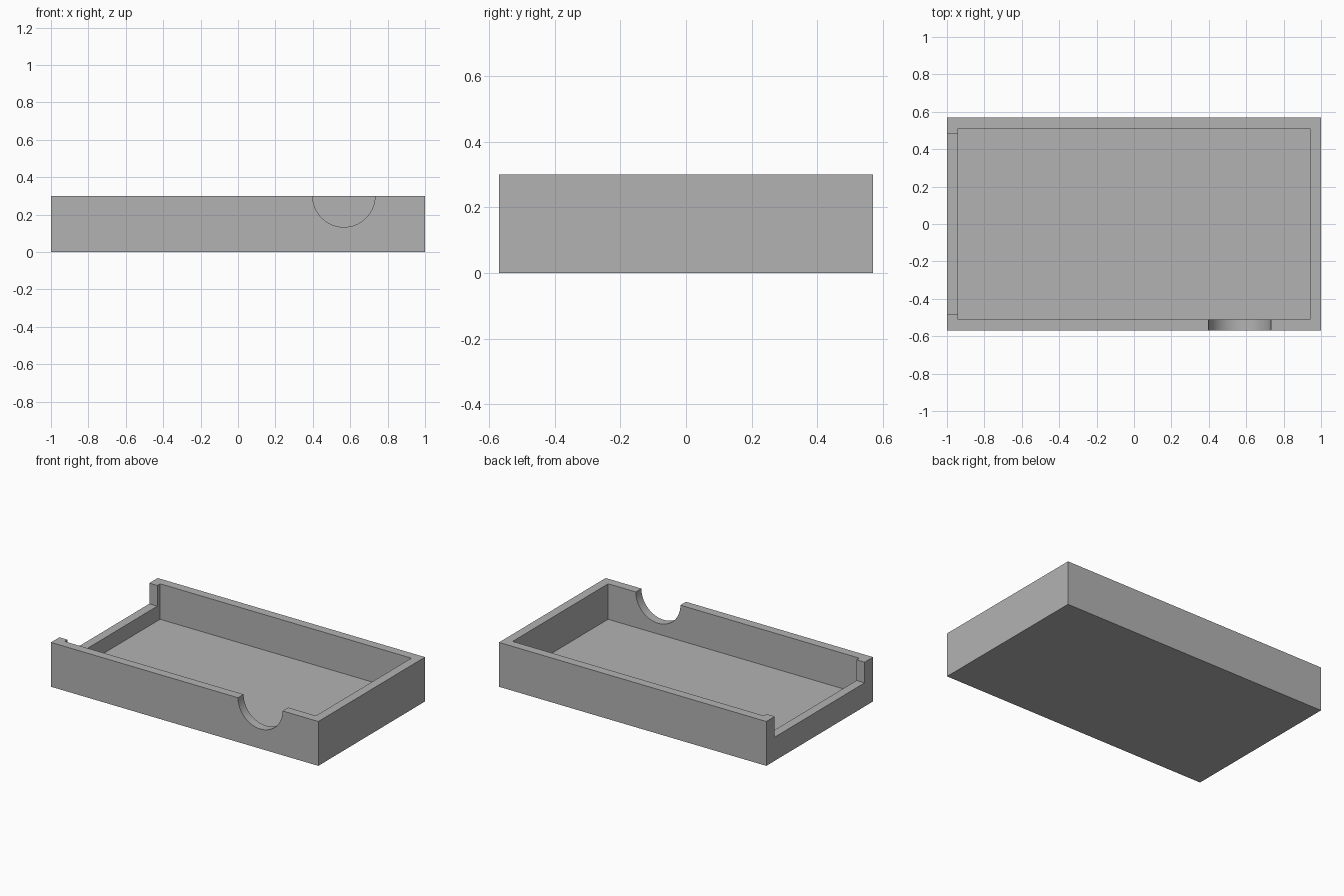
import bpy
import math

if "Cube" in bpy.data.objects:
    bpy.data.objects.remove(bpy.data.objects["Cube"], do_unlink=True)

LENGTH, WIDTH, HEIGHT, WALL = 2.0, 1.14, 0.30, 0.06

grey = bpy.data.materials.new("plain grey")
grey.use_nodes = True
colour = (0.45, 0.45, 0.45, 1)
grey.diffuse_color = colour
grey.node_tree.nodes["Principled BSDF"].inputs["Base Color"].default_value = colour


def box(name, low, high):
    """Axis-aligned box between two corners."""
    centre = [(a + b) / 2 for a, b in zip(low, high)]
    bpy.ops.mesh.primitive_cube_add(size=1, location=centre)
    obj = bpy.context.object
    obj.name = name
    obj.scale = [b - a for a, b in zip(low, high)]
    bpy.ops.object.transform_apply(location=True, rotation=False, scale=True)
    obj.data.materials.append(grey)
    return obj


def cut(target, cutter):
    """Subtract the cutter from the target, then discard it."""
    cutter.hide_render = True
    bpy.context.view_layer.objects.active = target
    mod = target.modifiers.new("cut", 'BOOLEAN')
    mod.operation = 'DIFFERENCE'
    mod.solver = 'EXACT'
    mod.object = cutter
    bpy.ops.object.modifier_apply(modifier=mod.name)
    bpy.data.objects.remove(cutter, do_unlink=True)


# Outer block of the tray
x, y = LENGTH / 2, WIDTH / 2
tray = box("tray", (-x, -y, 0), (x, y, HEIGHT))

# Hollow inside, leaving walls and floor
cut(tray, box("cavity_cutter", (WALL - x, WALL - y, WALL), (x - WALL, y - WALL, 1)))

# Wide rectangular opening in the right end wall
cut(tray, box("end_opening_cutter", (-x - 0.1, -0.48, 0.16), (-x + WALL + 0.1, 0.48, 1)))

# Half-round finger notch in the front wall
bpy.ops.mesh.primitive_cylinder_add(
    vertices=64, radius=0.167, depth=0.3,
    location=(0.566, -y, HEIGHT), rotation=(math.pi / 2, 0, 0))
notch = bpy.context.object
notch.name = "finger_notch_cutter"
notch.data.materials.append(grey)
cut(tray, notch)

bpy.ops.object.select_all(action='DESELECT')
tray.select_set(True)
bpy.context.view_layer.objects.active = tray
bpy.ops.object.shade_smooth_by_angle(angle=math.radians(30))
